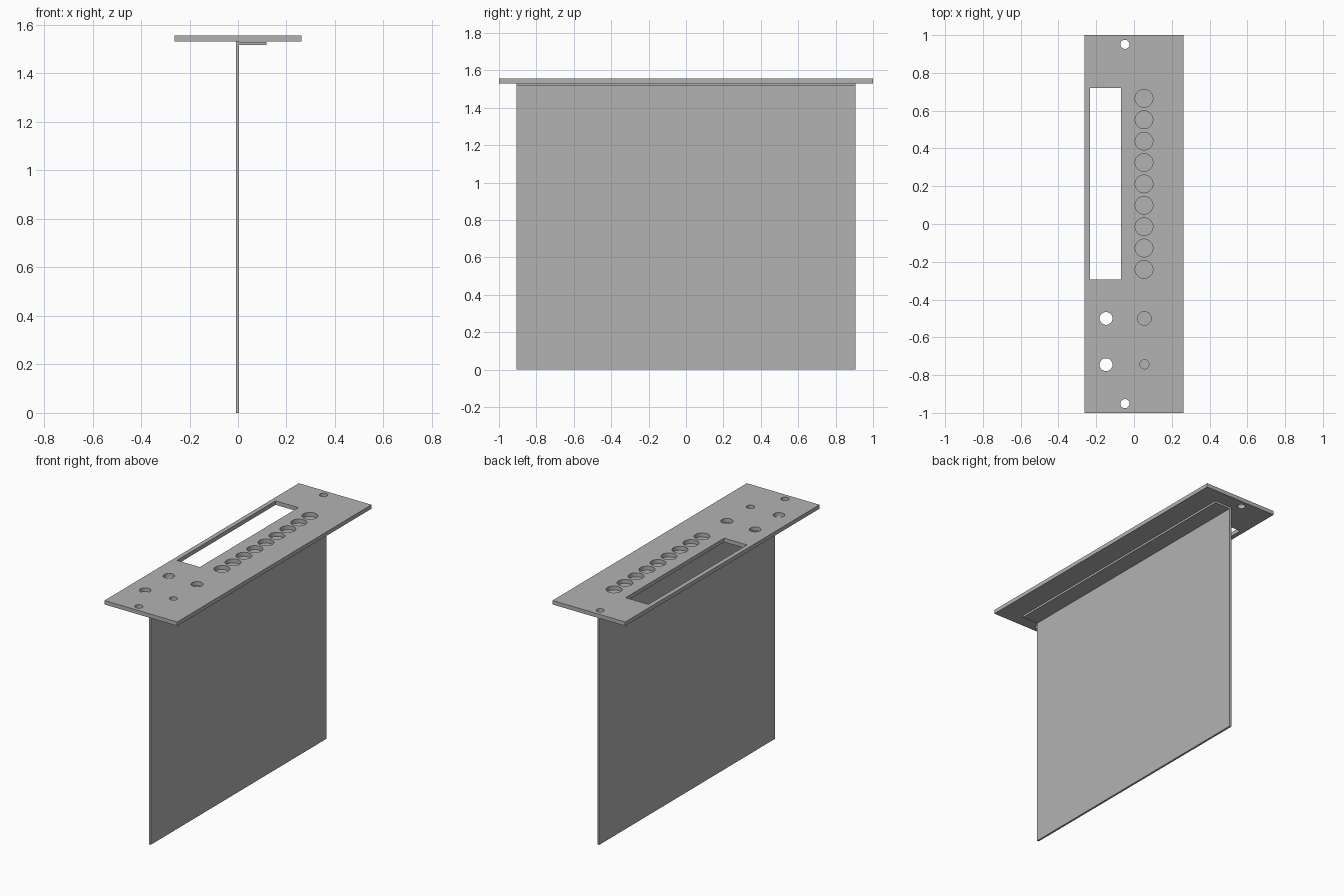
import bpy
import bmesh
from mathutils import Matrix, Vector

cube = bpy.data.objects.get("Cube")
if cube:
    bpy.data.objects.remove(cube, do_unlink=True)

grey = bpy.data.materials.new("plain grey")
grey.use_nodes = True
GREY = (0.45, 0.45, 0.45, 1)
grey.diffuse_color = GREY
grey.node_tree.nodes["Principled BSDF"].inputs["Base Color"].default_value = GREY


def add_box(bm, low, high):
    low, high = Vector(low), Vector(high)
    bmesh.ops.create_cube(bm, size=1, matrix=Matrix.Translation((low + high) / 2)
                          @ Matrix.Diagonal((high - low).to_4d()))


def add_drill(bm, x, y, radius):
    bmesh.ops.create_cone(bm, cap_ends=True, segments=48, radius1=radius, radius2=radius,
                          depth=0.2, matrix=Matrix.Translation((x, y, TOP)))


def finish(bm, name):
    mesh = bpy.data.meshes.new(name)
    bm.to_mesh(mesh)
    bm.free()
    mesh.materials.append(grey)
    obj = bpy.data.objects.new(name, mesh)
    bpy.context.collection.objects.link(obj)
    return obj


TOP, UNDER = 1.557, 1.531
BOARD_Y = 0.905

# Face plate
bm = bmesh.new()
add_box(bm, (-0.262, -1, UNDER), (0.262, 1, TOP))
plate = finish(bm, "face_plate")

# Window slot, button row, knob holes and screw holes
bm = bmesh.new()
add_box(bm, (-0.233, -0.295, 1.4), (-0.069, 0.72, 1.7))
for i in range(9):
    add_drill(bm, 0.053, 0.665 - i * 0.1132, 0.047)
add_drill(bm, 0.055, -0.5, 0.036)
add_drill(bm, 0.055, -0.743, 0.024)
for y in (-0.5, -0.745):
    add_drill(bm, -0.148, y, 0.034)
for y in (-0.951, 0.951):
    add_drill(bm, -0.048, y, 0.024)
cutter = finish(bm, "hole_cutter")
cutter.hide_render = True

cut = plate.modifiers.new("holes", "BOOLEAN")
cut.object = cutter
cut.solver = "EXACT"
bpy.context.view_layer.objects.active = plate
plate.select_set(True)
bpy.ops.object.modifier_apply(modifier=cut.name)
bpy.data.objects.remove(cutter, do_unlink=True)
bpy.ops.object.shade_smooth_by_angle()

# Upright board
bm = bmesh.new()
add_box(bm, (-0.008, -BOARD_Y, 0), (0.005, BOARD_Y, UNDER))
finish(bm, "board")

# Folded flange under the button row
bm = bmesh.new()
add_box(bm, (0.005, -BOARD_Y, 1.517), (0.117, BOARD_Y, 1.53))
finish(bm, "flange")
